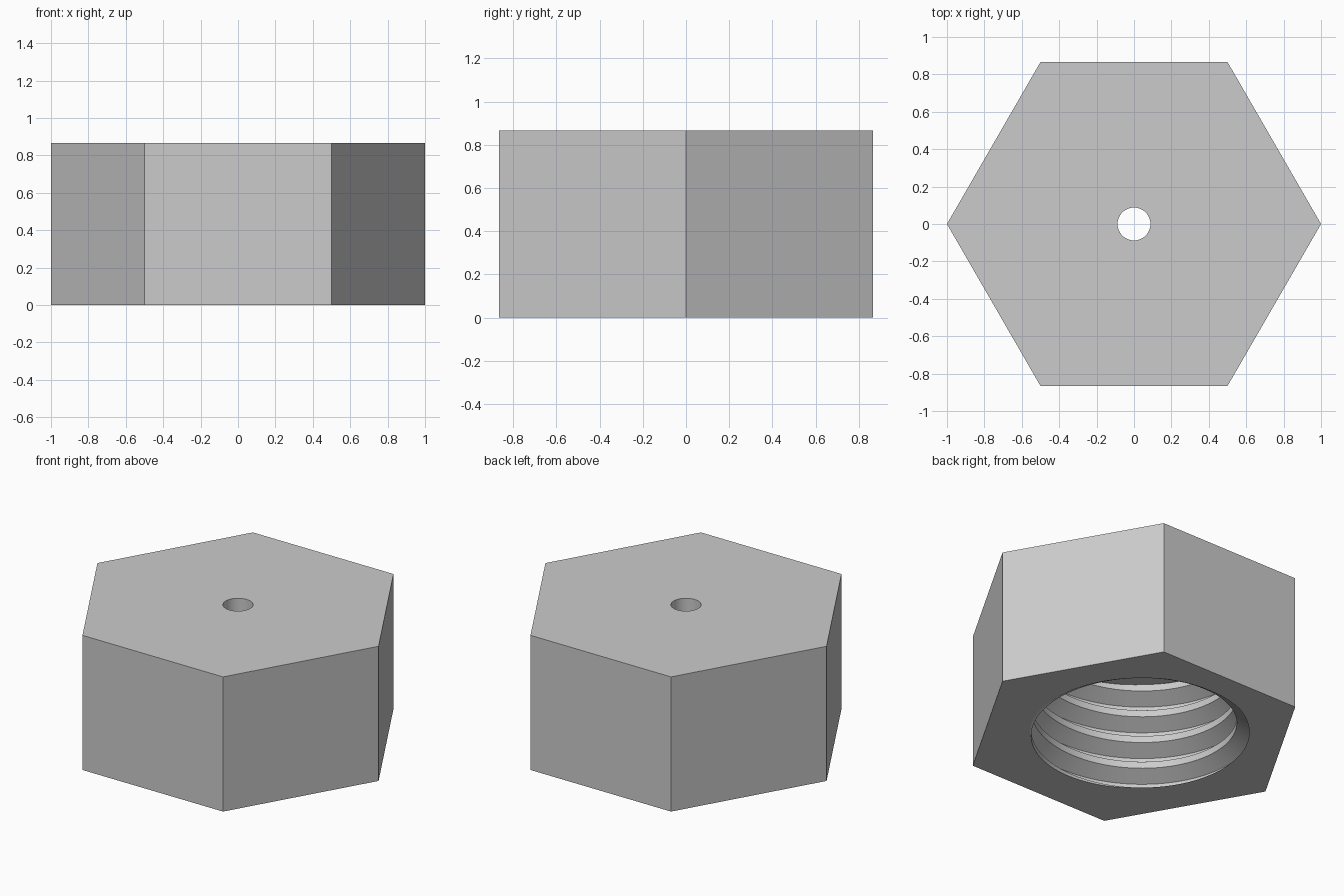
import bpy
import bmesh
from math import cos, sin, pi, radians
from mathutils import Vector

cube = bpy.data.objects.get("Cube")
if cube:
    bpy.data.objects.remove(cube, do_unlink=True)

HEIGHT = 0.866          # full height of the hexagon
DEPTH = 0.693           # depth of the threaded bore
PITCH = 0.1732
MAJOR = 0.693           # thread root radius
MINOR = MAJOR - 0.5413 * PITCH
HOLE = 0.088            # small hole through the top
SEGS = 96
PHASE = radians(90)     # direction where the thread root meets the base

bm = bmesh.new()


def ring(radius, z, count):
    """Closed loop of vertices and its edges."""
    verts = [bm.verts.new((radius * cos(2 * pi * i / count),
                           radius * sin(2 * pi * i / count), z))
             for i in range(count)]
    edges = [bm.edges.new((verts[i], verts[(i + 1) % count])) for i in range(count)]
    return verts, edges


def wall(lower, upper):
    n = len(lower)
    for i in range(n):
        j = (i + 1) % n
        bm.faces.new((lower[i], lower[j], upper[j], upper[i]))


def boundary_at(z):
    return [e for e in bm.edges if e.is_boundary
            and all(abs(v.co.z - z) < 1e-4 for v in e.verts)]


def fill(edges, up):
    bmesh.ops.triangle_fill(bm, edges=edges, use_beauty=True, normal=(0, 0, up))


# Internal thread: one helical profile, flat root, sloped flank, flat crest, flank
profile = [(MAJOR, -1 / 16), (MAJOR, 1 / 16), (MINOR, 3 / 8), (MINOR, 5 / 8)]
turns = range(-2, 6)
columns = []
for i in range(SEGS):
    a = 2 * pi * i / SEGS
    columns.append([bm.verts.new((r * cos(a + PHASE), r * sin(a + PHASE),
                                  PITCH * (t + i / SEGS + s)))
                    for t in turns for r, s in profile])
step = len(profile)
for i in range(SEGS):
    here = columns[i]
    # the last column joins the first one a full turn higher
    following = columns[i + 1] if i + 1 < SEGS else columns[0][step:]
    for j in range(len(following) - 1):
        bm.faces.new((here[j], here[j + 1], following[j + 1], following[j]))

# Trim the thread at the base and at the bore's ceiling
for z, up in ((0, -1), (DEPTH, 1)):
    bmesh.ops.bisect_plane(bm, geom=bm.verts[:] + bm.edges[:] + bm.faces[:],
                           dist=1e-5, plane_co=Vector((0, 0, z)),
                           plane_no=Vector((0, 0, up)), clear_outer=True)
base_loop = boundary_at(0)
ceiling_loop = boundary_at(DEPTH)

# Hexagonal sides and the walls of the small hole
hex_low, hex_low_edges = ring(1, 0, 6)
hex_top, hex_top_edges = ring(1, HEIGHT, 6)
hole_low, hole_low_edges = ring(HOLE, DEPTH, 48)
hole_top, hole_top_edges = ring(HOLE, HEIGHT, 48)
wall(hex_low, hex_top)
wall(hole_top, hole_low)

# Flat faces: base, bore ceiling and top
fill(base_loop + hex_low_edges, -1)
fill(ceiling_loop + hole_low_edges, -1)
fill(hex_top_edges + hole_top_edges, 1)
bmesh.ops.recalc_face_normals(bm, faces=bm.faces[:])

mesh = bpy.data.meshes.new("hex_nut_cap")
bm.to_mesh(mesh)
bm.free()
nut = bpy.data.objects.new("hex_nut_cap", mesh)
bpy.context.collection.objects.link(nut)

# Plain grey material
grey = bpy.data.materials.new("light grey")
grey.use_nodes = True
colour = (0.6, 0.6, 0.6, 1)
grey.diffuse_color = colour
grey.node_tree.nodes["Principled BSDF"].inputs["Base Color"].default_value = colour
mesh.materials.append(grey)

bpy.ops.object.select_all(action='DESELECT')
nut.select_set(True)
bpy.context.view_layer.objects.active = nut
bpy.ops.object.shade_smooth_by_angle(angle=radians(25))
